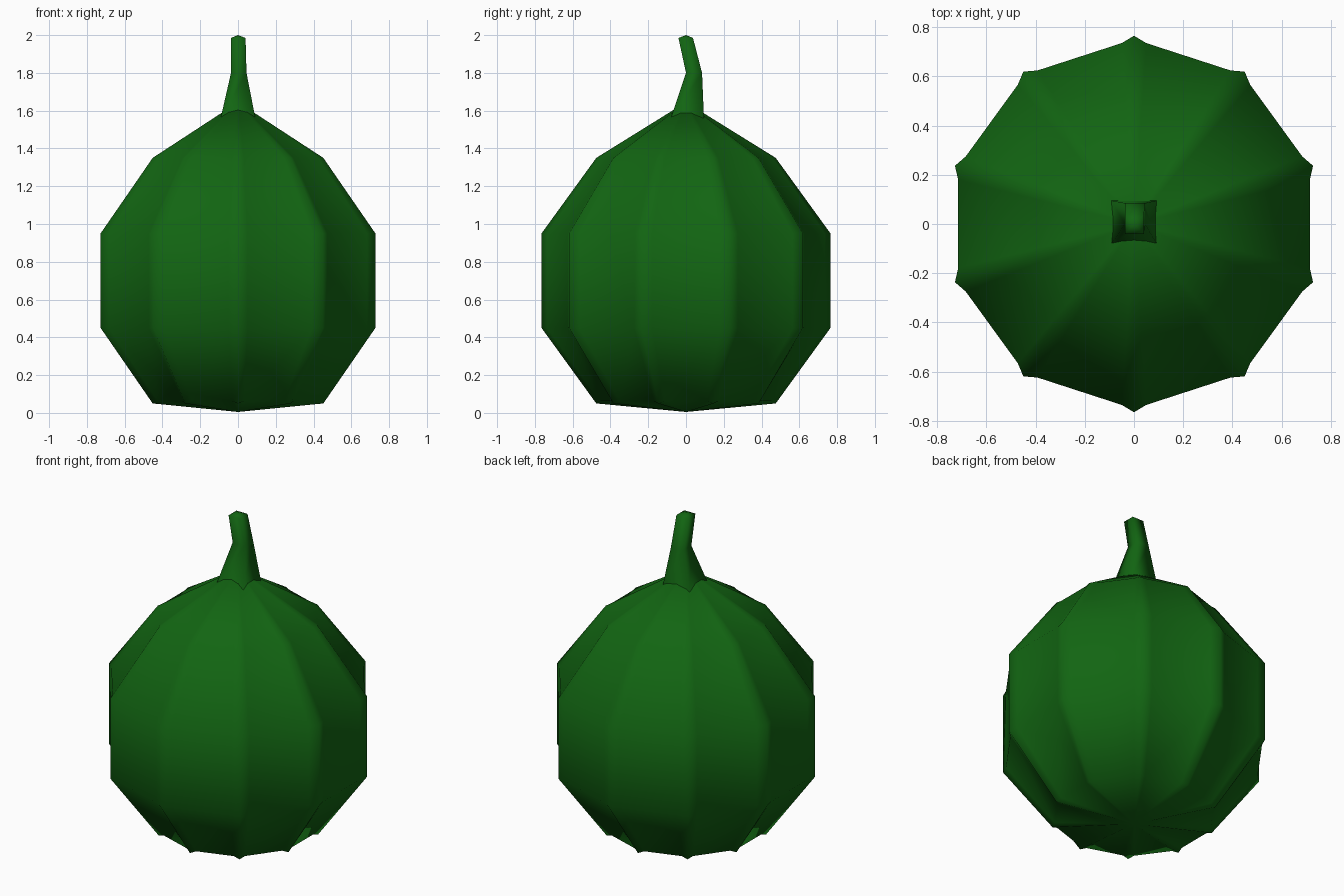
import bpy
import bmesh
from math import sin, cos, radians

cube = bpy.data.objects.get("Cube")
if cube:
    bpy.data.objects.remove(cube, do_unlink=True)

green = bpy.data.materials.new("deep green")
green.use_nodes = True
colour = (0.006, 0.13, 0.006, 1)
green.diffuse_color = colour
green.node_tree.nodes["Principled BSDF"].inputs["Base Color"].default_value = colour


def loft(name, rings, bottom=None, top=None):
    """Skin a stack of closed rings, closing each end with a fan to a point."""
    bm = bmesh.new()
    loops = [[bm.verts.new(p) for p in ring] for ring in rings]
    n = len(loops[0])
    for low, high in zip(loops, loops[1:]):
        for i in range(n):
            j = (i + 1) % n
            bm.faces.new((low[i], low[j], high[j], high[i]))
    for point, loop in ((bottom, loops[0]), (top, loops[-1])):
        if point:
            tip = bm.verts.new(point)
            for i in range(n):
                bm.faces.new((loop[i], loop[(i + 1) % n], tip))
    bmesh.ops.recalc_face_normals(bm, faces=bm.faces[:])
    for face in bm.faces:
        face.smooth = True
    mesh = bpy.data.meshes.new(name)
    bm.to_mesh(mesh)
    bm.free()
    mesh.materials.append(green)
    obj = bpy.data.objects.new(name, mesh)
    bpy.context.collection.objects.link(obj)
    return obj


# Ribbed body: ten raised ridges, each with a shoulder on either side
RIBS = 10
SHOULDER = 0.963


def ribbed_ring(radius, z, lift=0):
    ring = []
    for k in range(RIBS):
        for offset, scale in ((-3.9, SHOULDER), (0, 1), (3.9, SHOULDER)):
            a = radians(90 + k * 360 / RIBS + offset)
            rise = lift if offset else 0
            ring.append((radius * scale * cos(a), radius * scale * sin(a), z + rise))
    return ring


loft("gourd_body",
     [ribbed_ring(0.475, 0.05, 0.012), ribbed_ring(0.765, 0.45),
      ribbed_ring(0.765, 0.95), ribbed_ring(0.475, 1.35)],
     bottom=(0, 0, 0.005), top=(0, 0, 1.645))


# Bent square stem: (left, right, front, back, height) per ring
def square_ring(x0, x1, y0, y1, z):
    return [(x0, y0, z), (x1, y0, z), (x1, y1, z), (x0, y1, z)]


loft("stem",
     [square_ring(-0.092, 0.092, -0.08, 0.095, 1.56),
      square_ring(-0.037, 0.045, 0.0, 0.085, 1.8),
      square_ring(-0.037, 0.04, -0.04, 0.037, 1.985)],
     top=(0, 0, 2.0))
